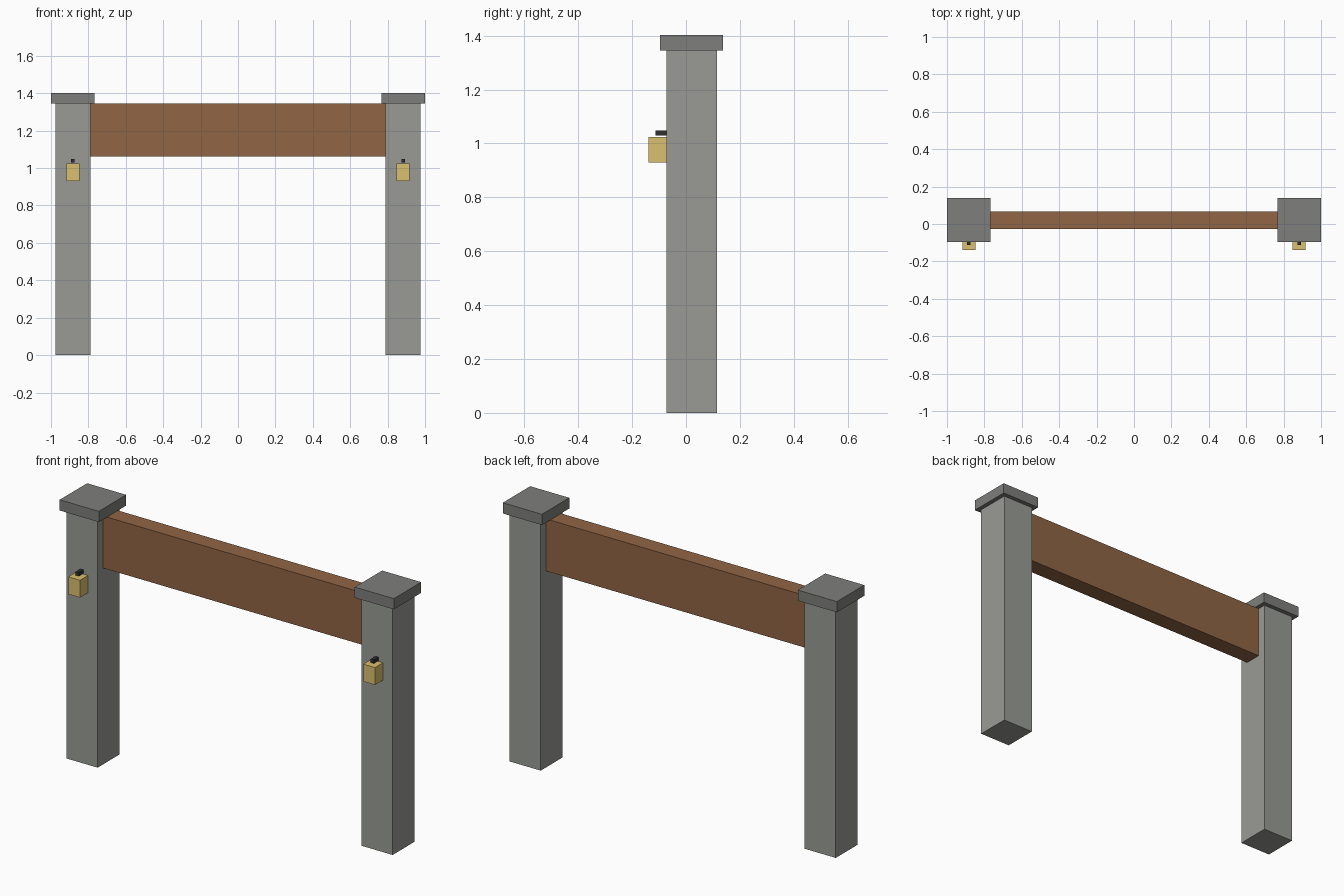
import bpy

if "Cube" in bpy.data.objects:
    bpy.data.objects.remove(bpy.data.objects["Cube"])


def material(name, rgb):
    mat = bpy.data.materials.new(name)
    mat.diffuse_color = (*rgb, 1)
    mat.use_nodes = True
    mat.node_tree.nodes["Principled BSDF"].inputs["Base Color"].default_value = mat.diffuse_color
    return mat


stone = material("stone", (0.32, 0.33, 0.30))
cap_stone = material("cap_stone", (0.21, 0.21, 0.20))
wood = material("wood", (0.28, 0.13, 0.06))
brass = material("brass", (0.71, 0.53, 0.16))
iron = material("iron", (0.03, 0.03, 0.03))


def box(name, x, y, z, mat):
    """Box from (min, max) ranges on each axis."""
    ranges = (x, y, z)
    bpy.ops.mesh.primitive_cube_add(size=1, location=[(a + b) / 2 for a, b in ranges])
    obj = bpy.context.object
    obj.name = name
    obj.scale = [b - a for a, b in ranges]
    bpy.ops.object.transform_apply(location=False, rotation=False, scale=True)
    obj.data.materials.append(mat)
    return obj


POST_X = 0.883   # post centre either side
MID_Y = 0.021    # centre line of posts and beam
BEAM_TOP = 1.344


def around(centre, width):
    return centre - width / 2, centre + width / 2


# Posts with caps and hanging lanterns
for side, sign in (("left", -1), ("right", 1)):
    cx = sign * POST_X
    box(f"{side}_post", around(cx, 0.187), around(MID_Y, 0.187), (0, BEAM_TOP), stone)
    box(f"{side}_cap", around(cx, 0.234), around(MID_Y, 0.234), (BEAM_TOP, 1.402), cap_stone)
    box(f"{side}_lantern", around(cx, 0.07), (-0.14, -0.0725), (0.93, 1.024), brass)
    box(f"{side}_lantern_bracket", around(cx, 0.019), (-0.113, -0.0725), (1.029, 1.048), iron)

# Cross beam between the posts
box("cross_beam", (-0.79, 0.79), around(MID_Y, 0.094), (1.062, BEAM_TOP), wood)
